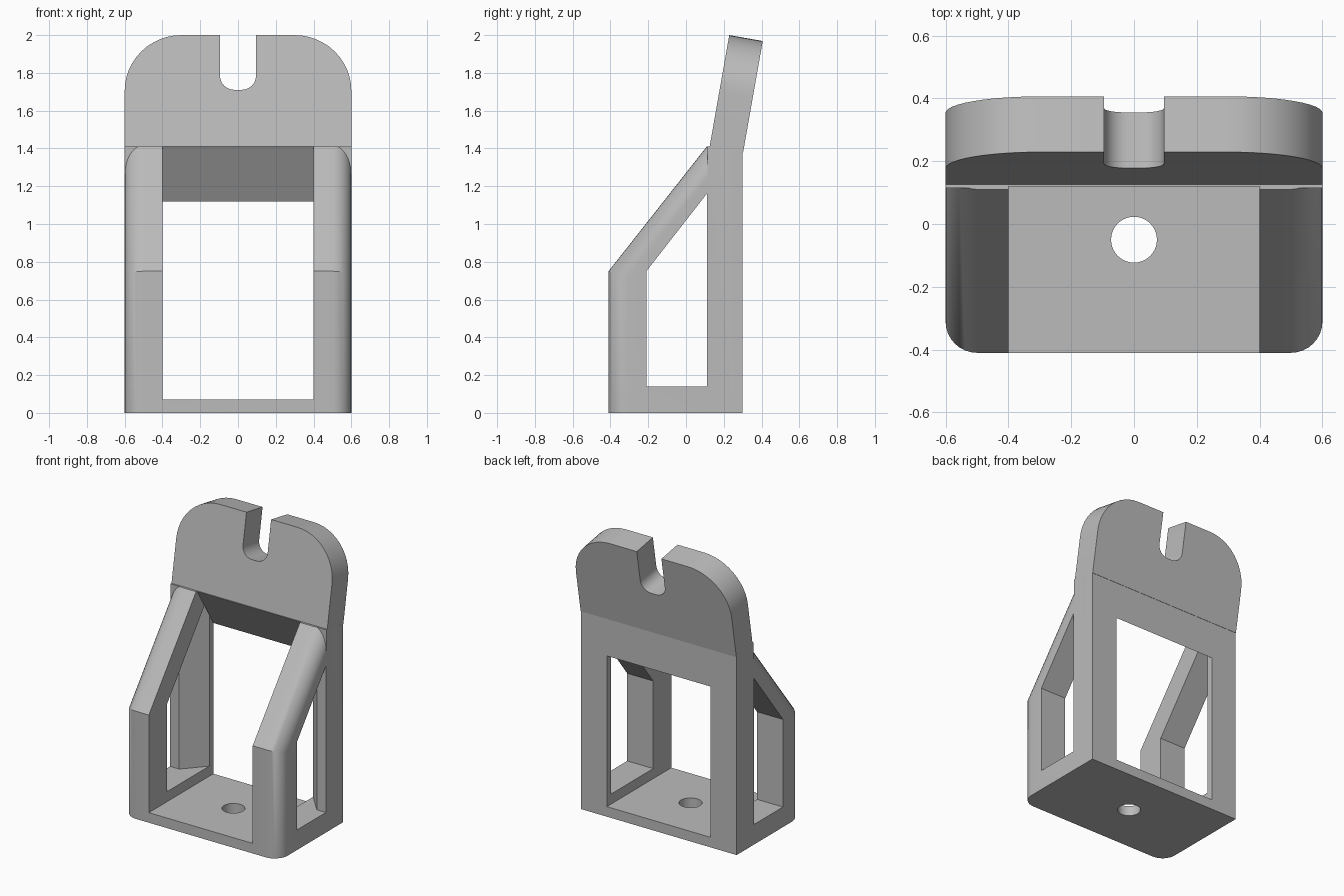
import bpy, bmesh
from math import sin, cos, radians

if "Cube" in bpy.data.objects:
    bpy.data.objects.remove(bpy.data.objects["Cube"], do_unlink=True)

grey = bpy.data.materials.new("plain_grey")
grey.use_nodes = True
grey.diffuse_color = (0.5, 0.5, 0.5, 1)
grey.node_tree.nodes["Principled BSDF"].inputs["Base Color"].default_value = (0.5, 0.5, 0.5, 1)


def prism(name, outline, a, b, place, bevel_rule=None, radius=0.1):
    """Extrude a 2D outline from depth a to b; place(u, v, depth) gives the 3D point."""
    bm = bmesh.new()
    near = [bm.verts.new(place(u, v, a)) for u, v in outline]
    far = [bm.verts.new(place(u, v, b)) for u, v in outline]
    bm.faces.new(near)
    bm.faces.new(far[::-1])
    n = len(outline)
    for i in range(n):
        j = (i + 1) % n
        bm.faces.new((near[j], near[i], far[i], far[j]))
    bmesh.ops.recalc_face_normals(bm, faces=bm.faces)
    if bevel_rule:
        edges = [e for e in bm.edges if bevel_rule(e)]
        bmesh.ops.bevel(bm, geom=edges, offset=radius, segments=8, profile=0.5,
                        affect='EDGES', clamp_overlap=False)
        bmesh.ops.recalc_face_normals(bm, faces=bm.faces)
    mesh = bpy.data.meshes.new(name)
    bm.to_mesh(mesh)
    bm.free()
    mesh.materials.append(grey)
    obj = bpy.data.objects.new(name, mesh)
    bpy.context.collection.objects.link(obj)
    return obj


def combine(target, tool, operation):
    """Apply a boolean and remove the tool."""
    tool.hide_render = True
    mod = target.modifiers.new("combine", 'BOOLEAN')
    mod.operation, mod.solver, mod.object = operation, 'EXACT', tool
    bpy.context.view_layer.objects.active = target
    bpy.ops.object.modifier_apply(modifier=mod.name)
    bpy.data.objects.remove(tool, do_unlink=True)


def smooth(obj):
    bpy.ops.object.select_all(action='DESELECT')
    obj.select_set(True)
    bpy.context.view_layer.objects.active = obj
    bpy.ops.object.shade_smooth_by_angle(angle=radians(30))


def arc(cx, cy, r, start, end, steps=12):
    angles = [radians(start + (end - start) * i / steps) for i in range(steps + 1)]
    return [(cx + r * cos(t), cy + r * sin(t)) for t in angles]


def side(y, z, x):
    return (x, y, z)


W, INNER = 0.6, 0.4      # outer and inner half widths
FRONT, BACK = -0.41, 0.3
SLOPE = 0.66 / 0.52      # rise of the front struts
SHOULDER = 1.41          # height where the tilted plate starts


# Front corners and strut edges that get rounded
def outer_front(edge):
    p, q = (v.co for v in edge.verts)
    on_front = all(abs(c.z - 0.75 - (c.y - FRONT) * SLOPE) < 0.001 or
                   abs(c.y - FRONT) < 0.001 for c in (p, q))
    return on_front and abs(p.x - q.x) < 0.001


# Frame: rounded sloping block joined to a square back post
tip = 0.25
frame = prism("frame", [(FRONT, 0), (tip, 0), (tip, 0.75 + (tip - FRONT) * SLOPE), (FRONT, 0.75)],
              -W, W, side, outer_front)
combine(frame, prism("top_trim", [(-1, SHOULDER), (1, SHOULDER), (1, 3), (-1, 3)], -1, 1, side),
        'DIFFERENCE')
combine(frame, prism("back_post", [(0.115, 0), (BACK, 0), (BACK, 1.379), (0.125, SHOULDER),
                                   (0.115, SHOULDER)], -W, W, side), 'UNION')


# Side windows, with chamfered inner back posts and sloping tops
def window_point(mirror):
    def place(x, y, level):
        z = 0.14 if level == 0 else 0.75 + (y + 0.21) * 1.281
        return (x * mirror, y, z)
    return place


window_plan = [(0.7, -0.21), (0.7, 0.11), (0.53, 0.11), (0.399, 0.256), (0.399, -0.21)]
for s in (1, -1):
    combine(frame, prism("window_cutter", window_plan, 0, 1, window_point(s)), 'DIFFERENCE')

# Main opening, front to back under a slanted header
opening = [(-1, 0.07), (1, 0.07), (1, 1.12), (BACK, 1.12), (0.12, SHOULDER), (-0.03, 1.652), (-1, 1.652)]
combine(frame, prism("opening_cutter", opening, -INNER, INNER, side), 'DIFFERENCE')

# Screw hole in the floor
hole = arc(0, -0.05, 0.073, 0, 360, 40)[:-1]
combine(frame, prism("hole_cutter", hole, -0.2, 0.3, lambda x, y, z: (x, y, z)), 'DIFFERENCE')
smooth(frame)

# Tilted hanging plate with rounded shoulders and a slot
TILT = radians(10)


def tilted(x, h, depth):
    return (x, 0.125 + h * sin(TILT) + depth * cos(TILT),
            SHOULDER + h * cos(TILT) - depth * sin(TILT))


height = 0.599
half = [(W, 0)] + arc(0.3, height - 0.3, 0.3, 0, 90) + [(0.095, height)] \
    + arc(0.02, 0.38, 0.075, 0, -90, 8)
plate = prism("hanging_plate", half + [(-x, h) for x, h in reversed(half)], 0, 0.18, tilted)
smooth(plate)
